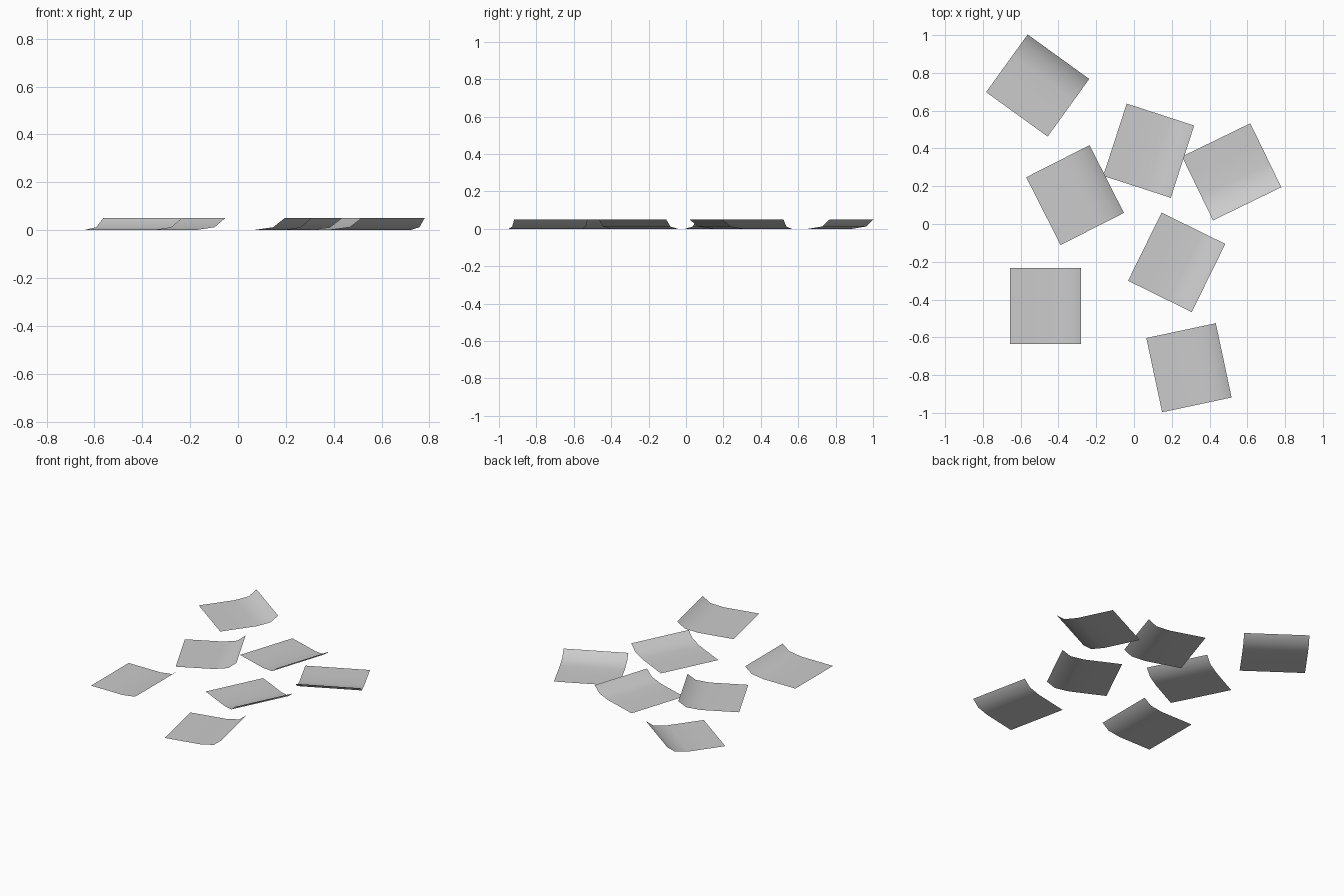
import bpy
from math import cos, sin, radians

if "Cube" in bpy.data.objects:
    bpy.data.objects.remove(bpy.data.objects["Cube"])

DEPTH = 0.402   # length along the curled edge
# side profile of a sheet: flat, then curling up at one edge
PROFILE = [(-0.188, 0.0), (-0.075, 0.0), (0.049, 0.0), (0.138, 0.012), (0.188, 0.05)]


def curled_sheet(index, x, y, angle):
    a = radians(angle)
    verts, faces = [], []
    for u, z in PROFILE:
        for v in (-DEPTH / 2, DEPTH / 2):
            verts.append((x + u * cos(a) - v * sin(a), y + u * sin(a) + v * cos(a), z))
    for i in range(len(PROFILE) - 1):
        faces.append((2 * i, 2 * i + 2, 2 * i + 3, 2 * i + 1))
    mesh = bpy.data.meshes.new(f"paper_sheet_{index}")
    mesh.from_pydata(verts, [], faces)
    mesh.shade_smooth()
    obj = bpy.data.objects.new(f"paper_sheet_{index}", mesh)
    bpy.context.collection.objects.link(obj)


# scattered sheets: centre x, centre y, direction of the curled edge
sheets = [
    (-0.510, 0.733, 54.2),
    (-0.312, 0.153, -0.0 + 26.9),
    (0.078, 0.388, -18.0),
    (0.517, 0.276, -64.1),
    (0.226, -0.203, -26.2),
    (-0.468, -0.433, 0.0),
    (0.291, -0.761, 12.0),
]
for n, (sx, sy, ang) in enumerate(sheets, 1):
    curled_sheet(n, sx, sy, ang)
